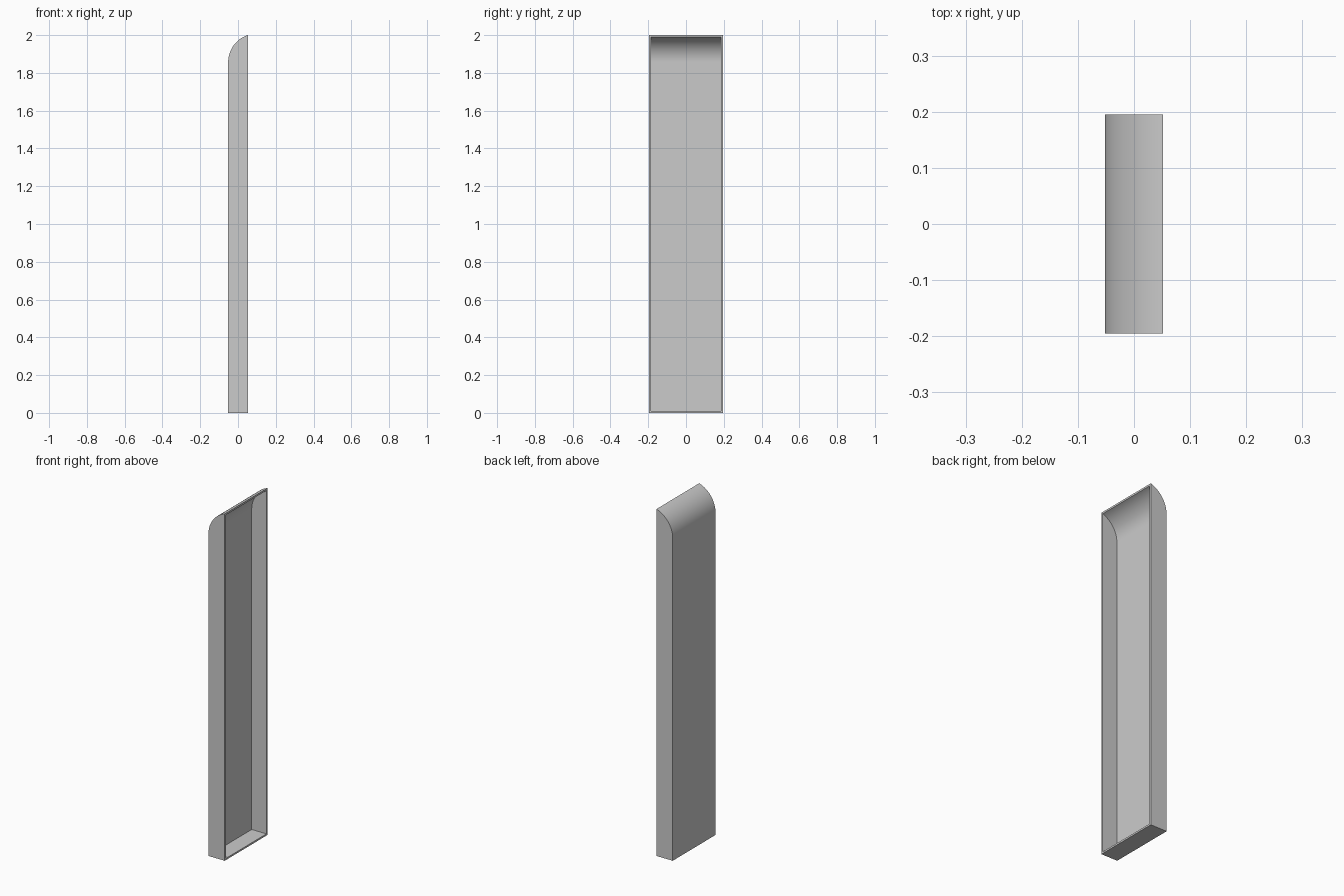
import bpy, bmesh, math

cube = bpy.data.objects.get("Cube")
if cube:
    bpy.data.objects.remove(cube)

BACK, OPEN = -0.052, 0.052      # closed back and open side, along x
HALF_WIDTH, HEIGHT = 0.195, 2.0
RADIUS, WALL = 0.15, 0.01
STEPS = 20

centre_x = BACK + RADIUS
centre_z = HEIGHT - math.sqrt(RADIUS**2 - (centre_x - OPEN)**2)


def profile(inset):
    """Floor edge, back wall and curved top as (x, z), ending on the open side."""
    r = RADIUS - inset
    end = math.acos((centre_x - OPEN) / r)
    points = [(OPEN, inset), (BACK + inset, inset)]
    for i in range(STEPS + 1):
        a = end * i / STEPS
        points.append((centre_x - r * math.cos(a), centre_z + r * math.sin(a)))
    return points


bm = bmesh.new()


def add_skin(inset):
    """One skin of the trough: two end walls joined by a strip."""
    rows = [[bm.verts.new((x, side * (HALF_WIDTH - inset), z))
             for x, z in profile(inset)] for side in (-1, 1)]
    for row in rows:
        bm.faces.new(row)
    a, b = rows
    for i in range(len(a) - 1):
        bm.faces.new((a[i], a[i + 1], b[i + 1], b[i]))
    return [a[0], b[0], b[-1], a[-1]]


outer, inner = add_skin(0), add_skin(WALL)

# Flat rim around the open side
for i in range(4):
    j = (i + 1) % 4
    bm.faces.new((outer[i], outer[j], inner[j], inner[i]))
bmesh.ops.recalc_face_normals(bm, faces=bm.faces[:])

mesh = bpy.data.meshes.new("curved_top_trough")
bm.to_mesh(mesh)
bm.free()
trough = bpy.data.objects.new("curved_top_trough", mesh)
bpy.context.collection.objects.link(trough)

# Plain grey finish
grey = bpy.data.materials.new("light_grey")
grey.use_nodes = True
colour = (0.6, 0.6, 0.6, 1)
grey.diffuse_color = colour
grey.node_tree.nodes["Principled BSDF"].inputs["Base Color"].default_value = colour
mesh.materials.append(grey)

bpy.ops.object.select_all(action="DESELECT")
trough.select_set(True)
bpy.context.view_layer.objects.active = trough
bpy.ops.object.shade_smooth_by_angle(angle=math.radians(30))
